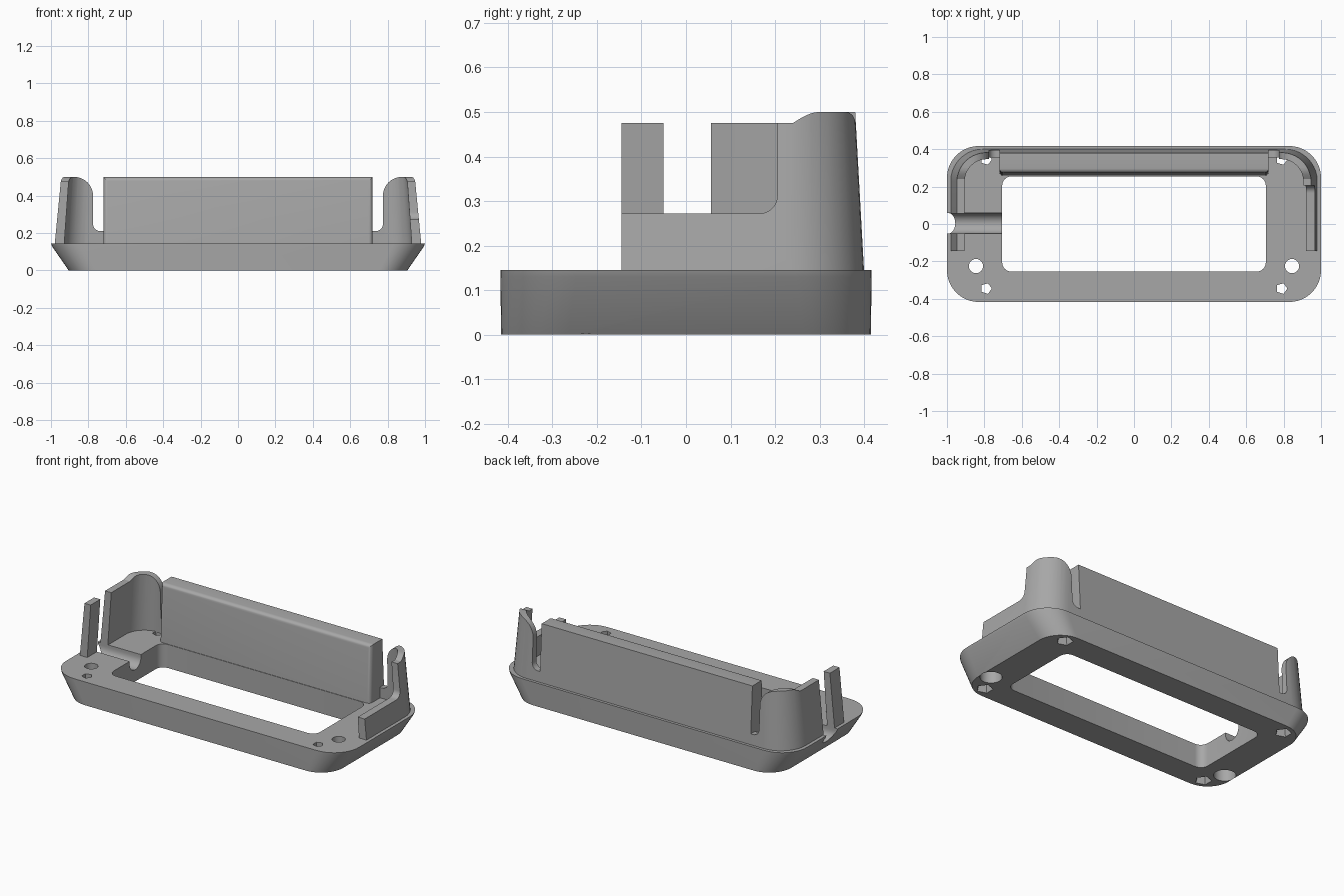
import bpy, bmesh, math
from mathutils import Vector

if "Cube" in bpy.data.objects:
    bpy.data.objects.remove(bpy.data.objects["Cube"])

grey = bpy.data.materials.new("mid grey")
grey.use_nodes = True
COLOUR = (0.39, 0.39, 0.39, 1)
grey.diffuse_color = COLOUR
grey.node_tree.nodes["Principled BSDF"].inputs["Base Color"].default_value = COLOUR


def loft(name, loops):
    """Closed solid skinned through matching loops of points."""
    bm = bmesh.new()
    rings = [[bm.verts.new(p) for p in loop] for loop in loops]
    n = len(rings[0])
    for a, b in zip(rings, rings[1:]):
        for i in range(n):
            j = (i + 1) % n
            bm.faces.new((a[i], a[j], b[j], b[i]))
    bm.faces.new(rings[0][::-1])
    bm.faces.new(rings[-1])
    bmesh.ops.recalc_face_normals(bm, faces=bm.faces)
    mesh = bpy.data.meshes.new(name)
    bm.to_mesh(mesh)
    bm.free()
    mesh.materials.append(grey)
    obj = bpy.data.objects.new(name, mesh)
    bpy.context.collection.objects.link(obj)
    return obj


def arc(cx, cy, r, a0, a1, steps=8):
    return [(cx + r * math.cos(math.radians(a0 + (a1 - a0) * i / steps)),
             cy + r * math.sin(math.radians(a0 + (a1 - a0) * i / steps)))
            for i in range(steps + 1)]


def rounded(hx, hy, r, z, steps=10):
    pts = []
    for k, (sx, sy) in enumerate([(1, 1), (-1, 1), (-1, -1), (1, -1)]):
        pts += arc(sx * (hx - r), sy * (hy - r), r, 90 * k, 90 * k + 90, steps)
    return [(x, y, z) for x, y in pts]


def ring(cx, cy, r, z, sides):
    return [(cx + r * math.cos(math.tau * i / sides),
             cy + r * math.sin(math.tau * i / sides), z) for i in range(sides)]


def prism(name, profile, axis, lo, hi):
    place = {"X": lambda a, b, t: (t, a, b), "Y": lambda a, b, t: (a, t, b)}[axis]
    return loft(name, [[place(a, b, t) for a, b in profile] for t in (lo, hi)])


def box(a0, a1, b0, b1):
    return [(a0, b0), (a1, b0), (a1, b1), (a0, b1)]


def activate(obj):
    bpy.ops.object.select_all(action="DESELECT")
    obj.select_set(True)
    bpy.context.view_layer.objects.active = obj


def cut(obj, cutter):
    cutter.hide_render = True
    mod = obj.modifiers.new("cut", "BOOLEAN")
    mod.operation, mod.solver, mod.object = "DIFFERENCE", "EXACT", cutter
    activate(obj)
    bpy.ops.object.modifier_apply(modifier=mod.name)
    bpy.data.objects.remove(cutter)


# Base frame with flared ends and a rectangular opening
base = loft("base_frame", [rounded(0.905, 0.415, 0.15, 0),
                           rounded(0.995, 0.417, 0.17, 0.13),
                           rounded(1.0, 0.417, 0.17, 0.145)])
cut(base, loft("opening_cutter", [rounded(0.705, 0.255, 0.05, z, 6) for z in (-0.1, 0.3)]))

# Cable channel through the right end
cut(base, prism("channel_cutter",
                arc(0.004, 0.128, 0.055, 180, 360, 16) + [(0.059, 0.3), (-0.051, 0.3)],
                "X", -1.2, -0.6))

# Screw holes and larger stepped holes
for sx in (-1, 1):
    for sy in (-1, 1):
        x, y = sx * 0.79, sy * 0.345
        cut(base, loft("screw_cutter", [ring(x, y, r, z, 5) for r, z in
                                        [(0.05, -0.01), (0.03, 0.07), (0.03, 0.2)]]))
    cut(base, loft("hole_cutter", [ring(sx * 0.845, -0.225, r, z, 24) for r, z in
                                   [(0.062, -0.01), (0.062, 0.09), (0.038, 0.09), (0.038, 0.2)]]))

# Drafted wall wrapping the back and both ends
wall = loft("end_walls", [rounded(0.98, 0.40, 0.17, 0.14), rounded(0.945, 0.38, 0.15, 0.5)])
cut(wall, loft("inside_cutter", [rounded(0.932, 0.36, 0.13, 0.1),
                                 rounded(0.90, 0.343, 0.11, 0.55)]))
cut(wall, prism("front_cutter", box(-0.6, -0.145, 0, 0.7), "X", -1.2, 1.2))

# Lower end wall tops, rising smoothly to the back corners
rise = [(0.24 + 0.06 * t / 6, 0.475 + 0.025 * math.sin(math.pi / 12 * t)) for t in range(7)]
cut(wall, prism("top_cutter", [(-0.6, 0.475)] + rise + [(0.30, 0.7), (-0.6, 0.7)],
                "X", -1.2, 1.2))

# Notch in the left wall, slot in the right wall
cut(wall, prism("notch_cutter", [(-0.4, 0.272)] + arc(0.165, 0.312, 0.04, 270, 360)
                + [(0.205, 0.7), (-0.4, 0.7)], "X", 0.8, 1.2))
cut(wall, prism("slot_cutter", box(-0.051, 0.056, 0, 0.7), "X", -1.2, -0.8))

# Back gap with rounded corners, leaving a sill beside the panel
half = [(0.715, 0.1), (0.715, 0.21)] + arc(0.735, 0.25, 0.04, 270, 360) \
    + arc(0.875, 0.4, 0.1, 180, 90) + [(0.875, 0.7)]
cut(wall, prism("gap_cutter", half + [(-x, z) for x, z in reversed(half)], "Y", 0.1, 0.6))

# Thick back panel with rounded front edges
panel = prism("back_panel", [(0.40, 0.14), (0.38, 0.5), (0.275, 0.5), (0.258, 0.14)],
              "X", -0.72, 0.72)
bm = bmesh.new()
bm.from_mesh(panel.data)
edges = [e for e in bm.edges if all(v.co.y < 0.3 for v in e.verts)
         and max(v.co.z for v in e.verts) > 0.4]
bmesh.ops.bevel(bm, geom=edges, offset=0.022, segments=5, profile=0.5, affect="EDGES")
bm.to_mesh(panel.data)
bm.free()

for part in (base, wall, panel):
    activate(part)
    bpy.ops.object.shade_smooth_by_angle(angle=math.radians(30))
